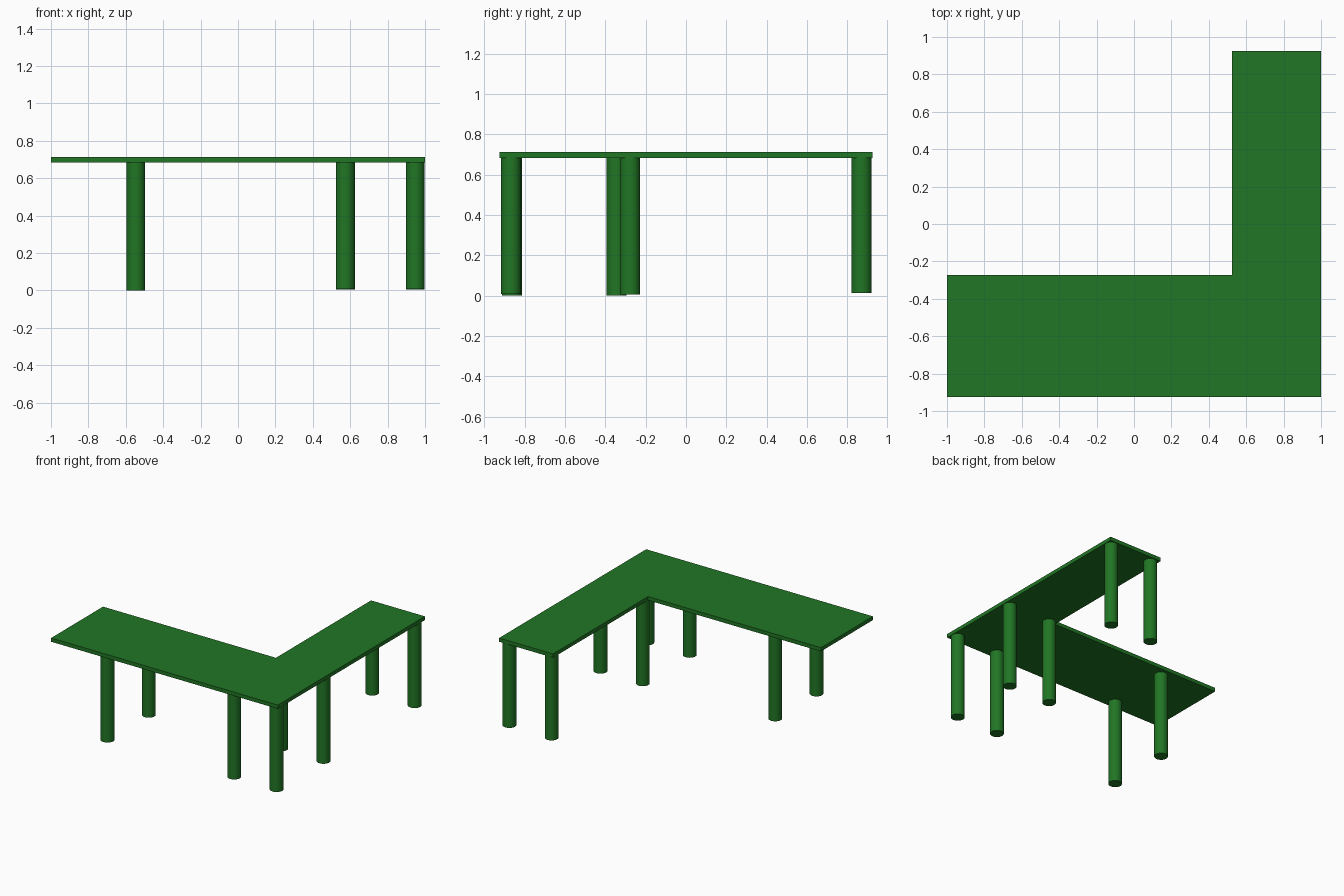
import bpy, bmesh, math

if "Cube" in bpy.data.objects:
    bpy.data.objects.remove(bpy.data.objects["Cube"])

green = bpy.data.materials.new("green_paint")
green.diffuse_color = (0.015, 0.18, 0.018, 1)
green.use_nodes = True
green.node_tree.nodes["Principled BSDF"].inputs["Base Color"].default_value = green.diffuse_color

TOP, UNDER, RADIUS = 0.713, 0.683, 0.05

# L-shaped desk top, extruded from its outline
outline = [(-1, -0.926), (1, -0.926), (1, 0.926), (0.525, 0.926), (0.525, -0.272), (-1, -0.272)]
bm = bmesh.new()
face = bm.faces.new([bm.verts.new((x, y, UNDER)) for x, y in outline])
ext = bmesh.ops.extrude_face_region(bm, geom=[face])
bmesh.ops.translate(bm, vec=(0, 0, TOP - UNDER),
                    verts=[v for v in ext["geom"] if isinstance(v, bmesh.types.BMVert)])
bmesh.ops.recalc_face_normals(bm, faces=bm.faces)
mesh = bpy.data.meshes.new("desk_top")
bm.to_mesh(mesh)
bm.free()
mesh.materials.append(green)
bpy.context.collection.objects.link(bpy.data.objects.new("desk_top", mesh))


def leg(name, x, y, foot):
    bpy.ops.mesh.primitive_cylinder_add(vertices=32, radius=RADIUS, depth=UNDER - foot,
                                        location=(x, y, (UNDER + foot) / 2))
    ob = bpy.context.object
    ob.name = name
    ob.data.materials.append(green)
    bpy.ops.object.shade_smooth_by_angle(angle=math.radians(40))


# Three pairs of legs under the right wing
for row, y, foot in (("front", -0.868, 0.007), ("middle", -0.277, 0.006), ("back", 0.871, 0.012)):
    for side, x in (("inner", 0.575), ("outer", 0.948)):
        leg(f"{row}_{side}_leg", x, y, foot)

# One pair under the left wing
leg("left_front_leg", -0.546, -0.864, 0)
leg("left_back_leg", -0.546, -0.344, 0)
